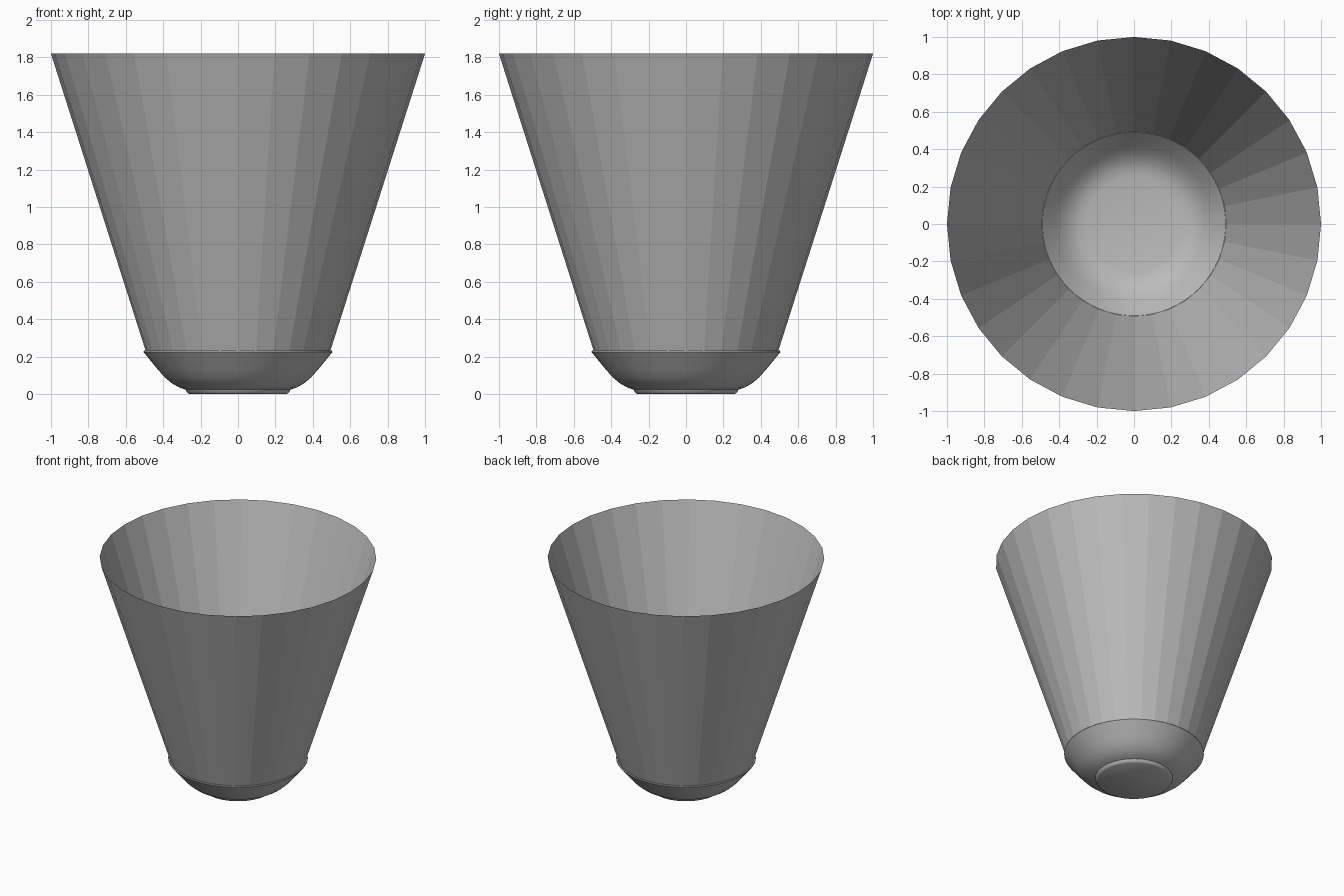
import bpy
import bmesh
import math

cube = bpy.data.objects.get("Cube")
if cube:
    bpy.data.objects.remove(cube)

grey = bpy.data.materials.new("plain grey")
grey.use_nodes = True
grey.diffuse_color = (0.5, 0.5, 0.5, 1)
grey.node_tree.nodes["Principled BSDF"].inputs["Base Color"].default_value = (0.5, 0.5, 0.5, 1)


def lathe(name, profile, sides):
    """Revolve a (radius, height) profile around the z axis."""
    bm = bmesh.new()
    verts = [bm.verts.new((r, 0, z)) for r, z in profile]
    edges = [bm.edges.new(pair) for pair in zip(verts, verts[1:])]
    bmesh.ops.spin(bm, geom=verts + edges, axis=(0, 0, 1), cent=(0, 0, 0),
                   angle=math.tau, steps=sides, use_merge=True)
    bmesh.ops.remove_doubles(bm, verts=bm.verts, dist=0.0001)
    bmesh.ops.recalc_face_normals(bm, faces=bm.faces)
    mesh = bpy.data.meshes.new(name)
    bm.to_mesh(mesh)
    bm.free()
    mesh.materials.append(grey)
    obj = bpy.data.objects.new(name, mesh)
    bpy.context.collection.objects.link(obj)
    return obj


# Flat-sided open shade
lathe("flared_shade", [(0.49, 0.22), (1.0, 1.82)], 32)

# Smooth bowl with a low foot: outside from the base up, then inside down
bowl = lathe("base_bowl", [
    (0, 0), (0.26, 0), (0.272, 0.008), (0.28, 0.024), (0.31, 0.034),
    (0.35, 0.055), (0.39, 0.088), (0.43, 0.133), (0.505, 0.225),
    (0.503, 0.232), (0.49, 0.23), (0.42, 0.142), (0.38, 0.1),
    (0.34, 0.07), (0.3, 0.052), (0.25, 0.043), (0, 0.04)], 64)
bpy.ops.object.select_all(action='DESELECT')
bowl.select_set(True)
bpy.context.view_layer.objects.active = bowl
bpy.ops.object.shade_smooth_by_angle(angle=math.radians(40))
